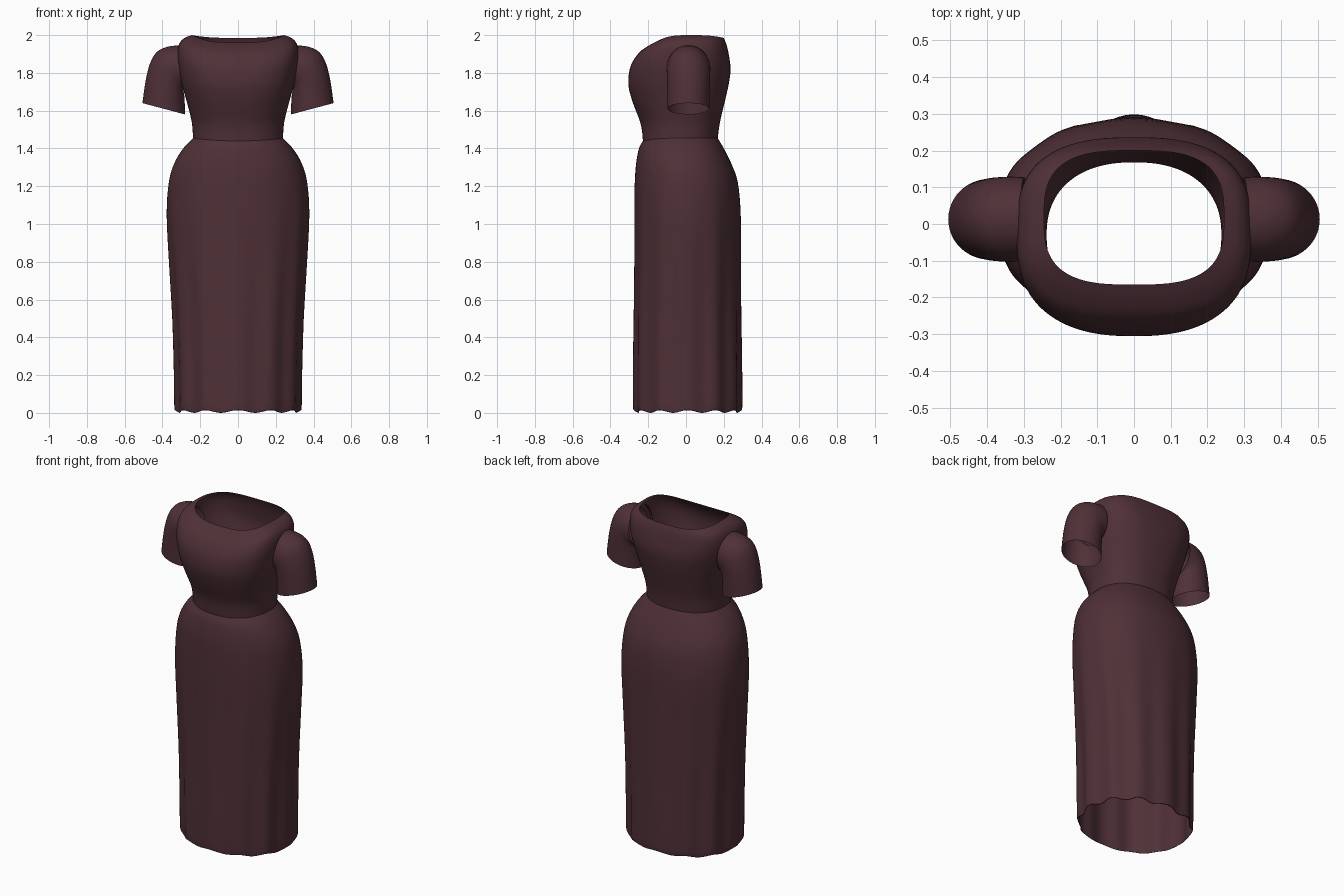
import bpy, bmesh, math
from mathutils import Vector

if "Cube" in bpy.data.objects:
    bpy.data.objects.remove(bpy.data.objects["Cube"])

cloth = bpy.data.materials.new("dark plum cloth")
cloth.diffuse_color = (0.078, 0.030, 0.038, 1)
cloth.use_nodes = True
cloth.node_tree.nodes["Principled BSDF"].inputs["Base Color"].default_value = cloth.diffuse_color


def spline(rows, steps):
    """Smooth Catmull-Rom interpolation through rows of numbers."""
    out = []
    for i in range(len(rows) - 1):
        p0, p1 = rows[max(i - 1, 0)], rows[i]
        p2, p3 = rows[i + 1], rows[min(i + 2, len(rows) - 1)]
        for k in range(steps):
            t = k / steps
            out.append([0.5 * (2 * b + (c - a) * t + (2 * a - 5 * b + 4 * c - d) * t * t
                               + (3 * b - a - 3 * c + d) * t ** 3)
                        for a, b, c, d in zip(p0, p1, p2, p3)])
    out.append(list(rows[-1]))
    return out


def loft(rings):
    """Open tube through closed rings of points."""
    bm = bmesh.new()
    loops = [[bm.verts.new(p) for p in ring] for ring in rings]
    for a, b in zip(loops, loops[1:]):
        for i in range(len(a)):
            j = (i + 1) % len(a)
            bm.faces.new((a[i], a[j], b[j], b[i]))
    return bm


def finish(bm, name):
    mesh = bpy.data.meshes.new(name)
    bm.to_mesh(mesh)
    bm.free()
    mesh.materials.append(cloth)
    ob = bpy.data.objects.new(name, mesh)
    bpy.context.collection.objects.link(ob)
    bpy.context.view_layer.objects.active = ob
    ob.select_set(True)
    bpy.ops.object.shade_smooth_by_angle(angle=math.radians(50))
    ob.select_set(False)
    return ob


def power(v, n):
    return math.copysign(abs(v) ** (2 / n), v)


def body_ring(row, count, fold=0.0, scallop=0.0):
    """Rounded section: half width, side z, front y, front z, back y, back z, squareness."""
    w, zs, yf, zf, yb, zb, n = row
    mid = (yf + yb) / 2
    ring = []
    for i in range(count):
        t = 2 * math.pi * i / count
        c, s = math.cos(t), math.sin(t)
        wave = math.cos(12 * (t - math.pi / 2))
        x = w * power(c, n)
        y = mid + (yb - yf) / 2 * power(s, n)
        z = zs + ((zb if s > 0 else zf) - zs) * s * s + scallop * (1 + wave)
        ring.append((x + fold * wave * c, y + fold * wave * s, z))
    return ring


# Bodice, from waist seam up to neckline
bodice_rows = [
    (0.238, 1.455, -0.228, 1.44, 0.168, 1.455, 2.3),
    (0.245, 1.54, -0.240, 1.53, 0.180, 1.54, 2.3),
    (0.272, 1.65, -0.284, 1.65, 0.206, 1.65, 2.4),
    (0.300, 1.75, -0.305, 1.74, 0.226, 1.74, 2.5),
    (0.318, 1.86, -0.295, 1.83, 0.236, 1.82, 2.7),
    (0.316, 1.94, -0.255, 1.90, 0.226, 1.90, 2.9),
    (0.290, 1.98, -0.208, 1.938, 0.214, 1.95, 3.0),
    (0.245, 2.00, -0.165, 1.96, 0.200, 1.985, 3.0),
]
bm = loft([body_ring(r, 128) for r in spline(bodice_rows, 6)])

# Armholes, cut in both sides and rounded off
CY, CZ, RY, RZ = 0.013, 1.825, 0.085, 0.098


def arm_dist(p):
    return math.hypot((p.y - CY) / RY, (p.z - CZ) / RZ) if abs(p.x) > 0.2 else 9


inside = [f for f in bm.faces if arm_dist(f.calc_center_median()) < 1]
rim = {v for f in inside for v in f.verts}
bmesh.ops.delete(bm, geom=inside, context='FACES')
for v in rim:
    if v.is_valid:
        d = arm_dist(v.co)
        v.co.y = CY + (v.co.y - CY) / d
        v.co.z = CZ + (v.co.z - CZ) / d
finish(bm, "bodice")

# Skirt with soft folds fading in below the hips
skirt_rows = [
    (0.325, 0.00, -0.268, 0.00, 0.285, 0.00, 2.15),
    (0.330, 0.03, -0.273, 0.03, 0.291, 0.03, 2.15),
    (0.333, 0.25, -0.273, 0.25, 0.290, 0.25, 2.15),
    (0.342, 0.50, -0.271, 0.50, 0.287, 0.50, 2.15),
    (0.362, 0.80, -0.270, 0.80, 0.287, 0.80, 2.15),
    (0.376, 1.05, -0.272, 1.05, 0.288, 1.05, 2.15),
    (0.366, 1.22, -0.271, 1.22, 0.274, 1.22, 2.15),
    (0.338, 1.32, -0.264, 1.32, 0.240, 1.32, 2.2),
    (0.290, 1.40, -0.249, 1.40, 0.200, 1.40, 2.25),
    (0.238, 1.455, -0.228, 1.44, 0.168, 1.455, 2.3),
]
rings = []
for r in spline(skirt_rows, 4):
    z = r[1]
    fade = min(1, max(0, (1.25 - z) / 0.9))
    rings.append(body_ring(r, 120, 0.0075 * fade, 0.007 * max(0, 1 - z / 0.2)))
finish(loft(rings), "skirt")

# Sleeves: rings fan round from the cuff to the shoulder seam
# (under-arm x, z, outer x, z, half depth)
sleeve_rows = [
    (0.280, 1.580, 0.506, 1.640, 0.110),
    (0.282, 1.640, 0.488, 1.765, 0.112),
    (0.284, 1.675, 0.464, 1.855, 0.114),
    (0.287, 1.695, 0.430, 1.910, 0.115),
    (0.290, 1.705, 0.375, 1.938, 0.116),
    (0.288, 1.710, 0.310, 1.946, 0.114),
]
for side, name in ((1, "right_sleeve"), (-1, "left_sleeve")):
    rings = []
    for ux, uz, ox, oz, depth in spline(sleeve_rows, 4):
        under, outer = Vector((ux, 0.013, uz)), Vector((ox, 0.013, oz))
        mid, half = (under + outer) / 2, (outer - under) / 2
        ring = []
        for i in range(48):
            t = 2 * math.pi * i / 48 * side
            p = mid + half * math.cos(t) + Vector((0, depth * math.sin(t), 0))
            ring.append((p.x * side, p.y, p.z))
        rings.append(ring)
    bm = loft(rings)
    bmesh.ops.recalc_face_normals(bm, faces=bm.faces[:])
    finish(bm, name)
